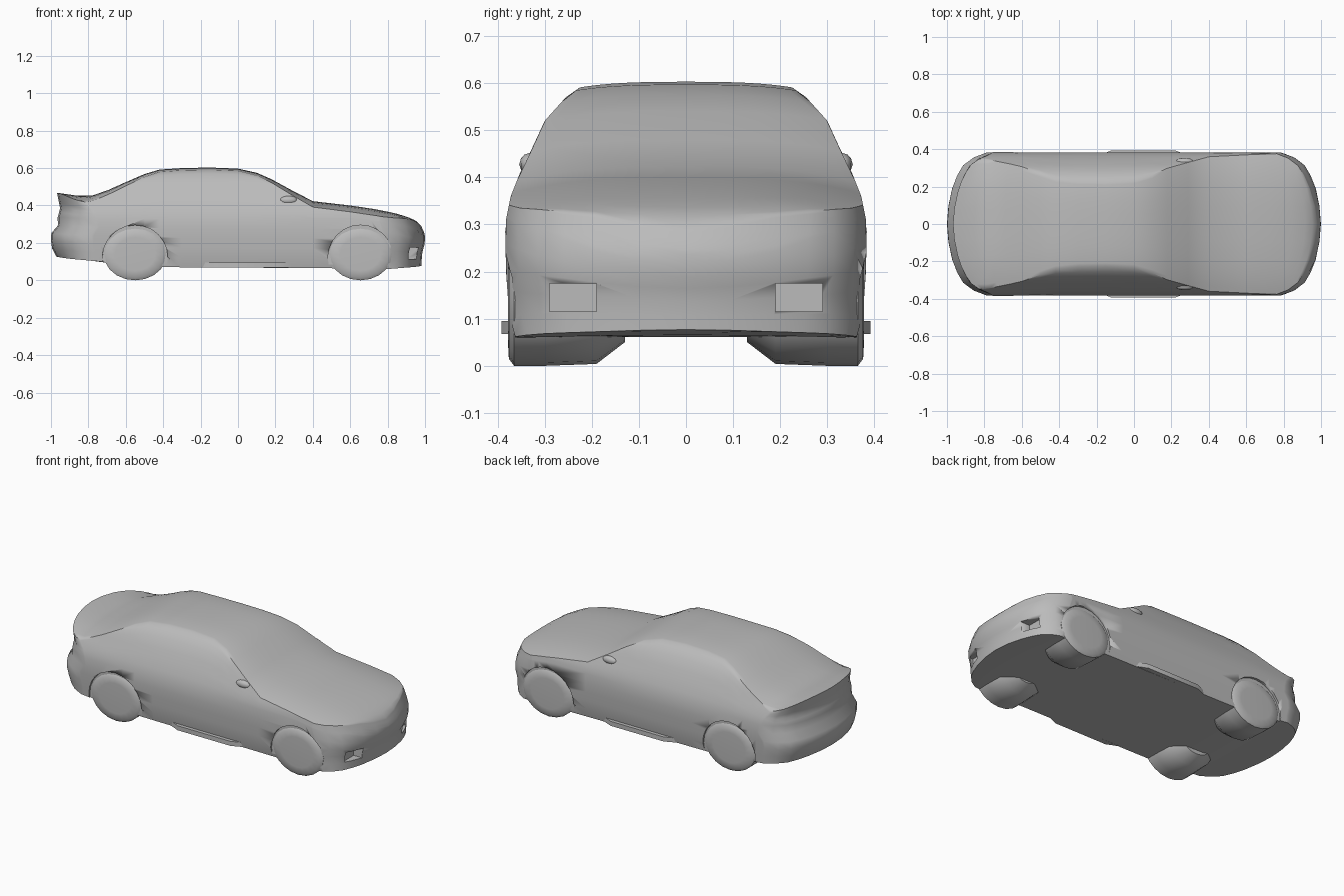
import bpy, bmesh, math
from mathutils import Matrix, Vector

cube = bpy.data.objects.get("Cube")
if cube:
    bpy.data.objects.remove(cube, do_unlink=True)

paint = bpy.data.materials.new("plain grey")
paint.use_nodes = True
grey = (0.5, 0.5, 0.5, 1)
paint.diffuse_color = grey
paint.node_tree.nodes["Principled BSDF"].inputs["Base Color"].default_value = grey


def curve(points):
    """Piecewise linear lookup through (input, output) pairs."""
    def look(t):
        if t <= points[0][0]:
            return points[0][1]
        for (a, fa), (b, fb) in zip(points, points[1:]):
            if t <= b:
                return fa + (fb - fa) * (t - a) / (b - a)
        return points[-1][1]
    return look


def finish(bm, name, angle=48):
    mesh = bpy.data.meshes.new(name)
    bmesh.ops.recalc_face_normals(bm, faces=bm.faces)
    bm.to_mesh(mesh)
    bm.free()
    ob = bpy.data.objects.new(name, mesh)
    bpy.context.collection.objects.link(ob)
    mesh.materials.append(paint)
    bpy.ops.object.select_all(action='DESELECT')
    ob.select_set(True)
    bpy.context.view_layer.objects.active = ob
    bpy.ops.object.shade_smooth_by_angle(angle=math.radians(angle))
    return ob


def add_box(bm, low, high):
    low, high = Vector(low), Vector(high)
    size = Matrix.Diagonal((*(high - low), 1))
    bmesh.ops.create_cube(bm, size=1, matrix=Matrix.Translation((low + high) / 2) @ size)


# Outline curves of the body
top_line = [(-1, .47), (-.965, .468), (-.88, .455), (-.8, .446), (-.7, .48), (-.6, .525),
            (-.5, .568), (-.42, .592), (-.3, .6), (-.15, .603), (0, .597), (.1, .575),
            (.18, .54), (.29, .48), (.4, .423), (.6, .4), (.75, .378), (.88, .35),
            (.95, .32), (.985, .285), (1, .27)]
top = curve(top_line)
floor = curve([(-1, .13), (-.9, .115), (-.73, .1), (-.6, .075), (-.37, .07),
               (.5, .065), (.8, .06), (.95, .072), (1, .08)])
half_width = curve([(.06, .362), (.1, .375), (.2, .382), (.3, .384), (.36, .372), (.41, .352),
                    (.44, .336), (.52, .3), (.57, .255), (.59, .225)])
nose = curve([(.08, .98), (.15, .985), (.2, 1), (.25, .998), (.3, .975), (.36, .95)])
tail = curve([(.13, .97), (.18, 1), (.25, 1), (.3, .957), (.34, .965), (.38, .95), (.47, .968)])
plan_bow = curve([(0, 0), (.1, .008), (.2, .03), (.25, .05), (.3, .075),
                  (.33, .1), (.36, .15), (.385, .22)])
crown = curve([(.4, .034), (.6, .012)])


def body_point(u, v, w):
    """Map a point of the unit box onto the car body."""
    x = u
    ends = max(0, (abs(u) - .6) / .4)
    for _ in range(6):
        roof = top(x)
        drop = crown(roof)
        edge = roof - drop
        belt = min(.33, edge - .03)
        low = floor(x)
        if w < .5:
            side_z = low + (belt - low) * w * 2
        else:
            side_z = belt + (edge - belt) * (w * 2 - 1)
        y = v * half_width(side_z)
        z = side_z + drop * (1 - abs(v) ** 3) * w ** 2
        reach = (nose if u > 0 else tail)(z) - plan_bow(abs(y))
        x = u + math.copysign(ends, u) * (reach - 1)
    return x, y, z


# Body: a box sliced along each axis, then shaped by the curves
bm = bmesh.new()
bmesh.ops.create_cube(bm, size=2)
cuts = [(0, [p[0] for p in top_line[1:-1]]),
        (1, [s * c for s in (-1, 1) for c in (.25, .5, .68, .82, .93)] + [0]),
        (2, [-.8, -.6, -.4, -.2, 0, .2, .4, .6, .8, .92])]
for axis, places in cuts:
    normal = Vector((0, 0, 0))
    normal[axis] = 1
    for place in places:
        bmesh.ops.bisect_plane(bm, geom=bm.verts[:] + bm.edges[:] + bm.faces[:],
                               plane_co=normal * place, plane_no=normal)
for vert in bm.verts:
    vert.co = body_point(vert.co.x, vert.co.y, (vert.co.z + 1) / 2)
body = finish(bm, "car_body")

# Shallow wheel arches and front bumper recesses
axles = (-.55, .655)
bm = bmesh.new()
for side in (-1, 1):
    for axle in axles:
        place = Matrix.Translation((axle, side * .468, .12)) @ Matrix.Rotation(math.pi / 2, 4, 'X')
        bmesh.ops.create_cone(bm, cap_ends=True, segments=24, radius1=.175, radius2=.175,
                              depth=.2, matrix=place)
    y0, y1 = sorted((side * .19, side * .29))
    add_box(bm, (.9, y0, .115), (1.1, y1, .175))
cutter = finish(bm, "recess_cutter")
cutter.hide_render = True
mod = body.modifiers.new("recesses", 'BOOLEAN')
mod.operation = 'DIFFERENCE'
mod.object = cutter
bpy.ops.object.select_all(action='DESELECT')
body.select_set(True)
bpy.context.view_layer.objects.active = body
bpy.ops.object.modifier_apply(modifier=mod.name)
bpy.data.objects.remove(cutter, do_unlink=True)

# Wheels: turned profiles of (distance from centre line, radius)
profile = [(.13, .09), (.19, .136), (.3, .14), (.365, .14), (.376, .125), (.378, .09)]
for axle, end in zip(axles, ("rear", "front")):
    for side, hand in ((1, "left"), (-1, "right")):
        bm = bmesh.new()
        rings = []
        for y, radius in profile:
            ring = []
            for i in range(20):
                a = math.tau * i / 20
                ring.append(bm.verts.new((axle + 1.2 * radius * math.cos(a), side * y,
                                          .14 + radius * math.sin(a))))
            rings.append(ring)
        for a, b in zip(rings, rings[1:]):
            for i in range(20):
                j = (i + 1) % 20
                bm.faces.new((a[i], a[j], b[j], b[i]))
        bm.faces.new(rings[0])
        bm.faces.new(rings[-1])
        finish(bm, f"{end}_{hand}_wheel")

# Door mirrors and sill strips on both sides
for side, hand in ((1, "left"), (-1, "right")):
    bm = bmesh.new()
    squash = Matrix.Translation((.27, side * .332, .428)) @ Matrix.Diagonal((.05, .022, .024, 1))
    bmesh.ops.create_icosphere(bm, subdivisions=2, radius=1, matrix=squash)
    finish(bm, f"{hand}_mirror")

    bm = bmesh.new()
    y0, y1 = sorted((side * .36, side * .392))
    add_box(bm, (-.2, y0, .068), (.3, y1, .095))
    for vert in bm.verts:
        if abs(vert.co.y) > .38:
            vert.co.x = .05 + (vert.co.x - .05) * .7
    finish(bm, f"{hand}_sill")
